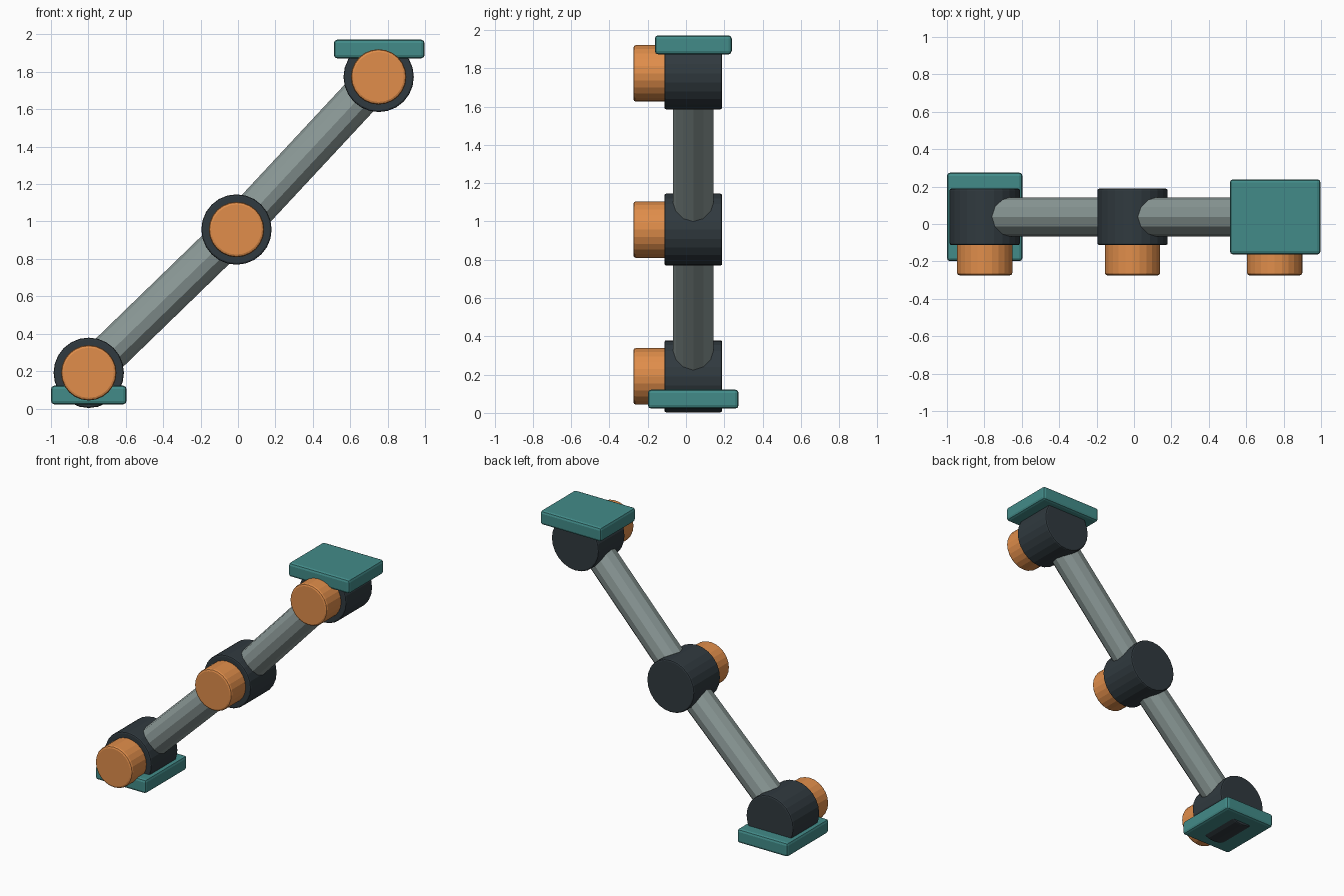
import bpy
from math import pi
from mathutils import Vector, Matrix

if "Cube" in bpy.data.objects:
    bpy.data.objects.remove(bpy.data.objects["Cube"])

YC = 0.038  # depth centre of the arm


def material(name, rgb):
    m = bpy.data.materials.new(name)
    m.diffuse_color = (*rgb, 1)
    m.use_nodes = True
    m.node_tree.nodes["Principled BSDF"].inputs["Base Color"].default_value = m.diffuse_color
    return m


TEAL = material("teal", (0.055, 0.26, 0.25))
DARK = material("dark", (0.03, 0.042, 0.05))
ORANGE = material("orange", (0.75, 0.27, 0.07))
STEEL = material("steel", (0.26, 0.32, 0.31))


def finish(name, mat, bevel):
    ob = bpy.context.object
    ob.name = name
    ob.data.materials.append(mat)
    if bevel:
        mod = ob.modifiers.new("bevel", 'BEVEL')
        mod.width = bevel
        mod.segments = 2
        mod.limit_method = 'ANGLE'
        mod.angle_limit = 0.7
    return ob


def drum(name, x, z, y0, y1, r, mat, bevel):
    bpy.ops.mesh.primitive_cylinder_add(
        vertices=24, radius=r, depth=y1 - y0,
        location=(x, (y0 + y1) / 2, z), rotation=(pi / 2, 0, 0))
    return finish(name, mat, bevel)


def tube(name, a, b, r):
    a, b = Vector((a[0], YC, a[1])), Vector((b[0], YC, b[1]))
    d = (b - a).normalized()
    bpy.ops.mesh.primitive_cylinder_add(vertices=12, radius=r, depth=(b - a).length)
    ob = finish(name, STEEL, 0)
    side = Vector((0, 1, 0))
    rot = Matrix((side.cross(d), side, d)).transposed().to_4x4()
    ob.matrix_world = Matrix.Translation((a + b) / 2) @ rot


def plate(name, x, z, sx, sy):
    bpy.ops.mesh.primitive_cube_add(size=1, location=(x, YC, z))
    ob = finish(name, TEAL, 0.018)
    ob.data.transform(Matrix.Diagonal((sx, sy, 0.1, 1)))


# Joints: dark housing with an orange motor cap on the front
joints = [("base", -0.798, 0.191), ("elbow", -0.008, 0.957), ("wrist", 0.752, 1.773)]
for name, x, z in joints:
    drum(name + "_joint_housing", x, z, YC - 0.151, YC + 0.151, 0.188, DARK, 0.01)
    drum(name + "_motor_cap", x, z, -0.275, -0.095, 0.148, ORANGE, 0.014)

# Arm tubes between neighbouring joints
for (n, *a), (m, *b) in zip(joints, joints[1:]):
    tube(n + "_to_" + m + "_tube", a, b, 0.105)

# Mounting plates at both ends
plate("base_plate", -0.798, 0.072, 0.404, 0.474)
plate("tool_plate", 0.755, 1.922, 0.485, 0.402)
